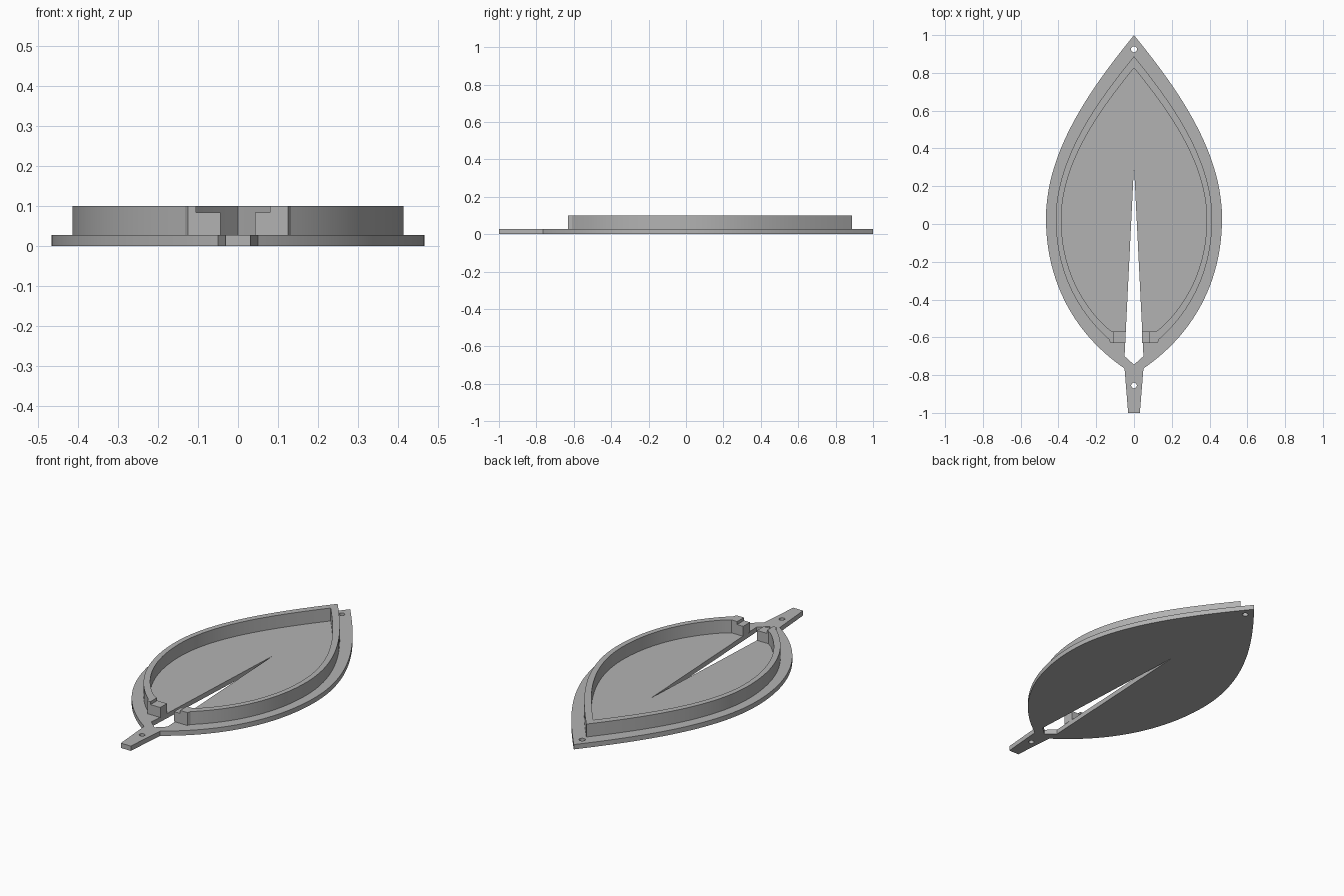
import bpy
from math import cos, sin, tau
from mathutils import Vector
from mathutils.geometry import interpolate_bezier

if "Cube" in bpy.data.objects:
    bpy.data.objects.remove(bpy.data.objects["Cube"], do_unlink=True)

BASE, TOP, NOTCH = 0.027, 0.1, 0.083

grey = bpy.data.materials.new("plain grey")
grey.use_nodes = True
grey.diffuse_color = (0.45, 0.45, 0.45, 1)
grey.node_tree.nodes["Principled BSDF"].inputs["Base Color"].default_value = grey.diffuse_color


def slab(name, loops, z0, z1):
    """Extruded flat outline; loops after the first are holes."""
    curve = bpy.data.curves.new(name, "CURVE")
    curve.dimensions = "2D"
    curve.fill_mode = "BOTH"
    curve.extrude = (z1 - z0) / 2
    for loop in loops:
        spline = curve.splines.new("POLY")
        spline.points.add(len(loop) - 1)
        for point, (x, y) in zip(spline.points, loop):
            point.co = (x, y, 0, 1)
        spline.use_cyclic_u = True
    obj = bpy.data.objects.new(name, curve)
    bpy.context.collection.objects.link(obj)
    obj.location.z = (z0 + z1) / 2
    curve.materials.append(grey)
    bpy.ops.object.select_all(action="DESELECT")
    obj.select_set(True)
    bpy.context.view_layer.objects.active = obj
    bpy.ops.object.convert(target="MESH")
    bpy.ops.object.shade_smooth_by_angle(angle=0.4)


def bezier(*pts):
    return [(p.x, p.y) for p in interpolate_bezier(*[Vector(p) for p in pts], 24)]


def mirror(half):
    """Close a right half outline with its mirrored left half."""
    return half + [(-x, y) for x, y in reversed(half) if x > 1e-5]


def circle(y, r):
    return [(r * cos(i * tau / 24), y + r * sin(i * tau / 24)) for i in range(24)]


def scaled(s, y_end, x_end):
    """Smaller leaf edge, cut off at y_end."""
    return [(x * s, y * s) for x, y in leaf if y * s > y_end + 0.015] + [(x_end, y_end)]


# Leaf edge from the tip down to the stalk
leaf = bezier((0, 1), (0.21, 0.74), (0.466, 0.4), (0.466, 0.03))
leaf += bezier((0.466, 0.03), (0.466, -0.3), (0.32, -0.58), (0.05, -0.765))[1:]

# Base plate with stalk, tapered slot and two pin holes
slot = mirror([(0, 0.31), (0.05, -0.7), (0, -0.745)])
slab("base_plate", [mirror(leaf + [(0.031, -1)]), slot,
                    circle(0.925, 0.016), circle(-0.855, 0.015)], 0, BASE)

# Raised rim, open at the slot
outer = scaled(0.888, -0.63, 0.125)
inner = scaled(0.826, -0.57, 0.115)
right_end = [(0.08, -0.63), (0.08, -0.57)]
left_end = [(-0.105, -0.57), (-0.105, -0.63)]
flip = lambda pts: [(-x, y) for x, y in pts]
slab("rim", [outer + right_end + inner[::-1] + flip(inner[1:]) + left_end
             + flip(outer[:0:-1])], BASE, TOP)

# Lowered latch blocks beside the slot
for name, x0, x1 in (("right_latch_block", -0.105, -0.044), ("left_latch_block", 0.042, 0.08)):
    slab(name, [[(x0, -0.63), (x1, -0.63), (x1, -0.57), (x0, -0.57)]], BASE, NOTCH)
